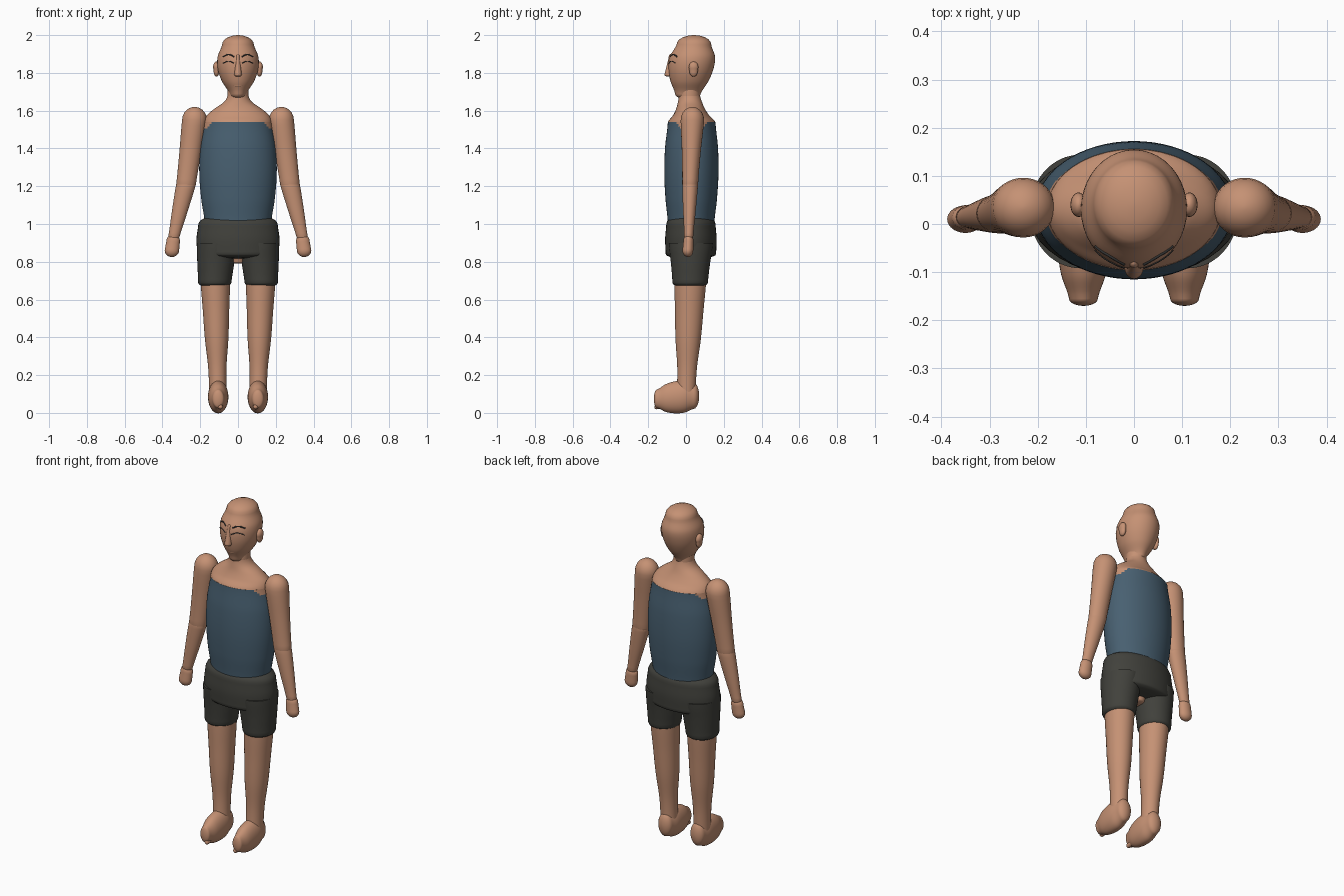
import bpy, bmesh, math
from mathutils import Vector
from mathutils.bvhtree import BVHTree

cube = bpy.data.objects.get("Cube")
if cube:
    bpy.data.objects.remove(cube, do_unlink=True)


def material(name, rgb):
    m = bpy.data.materials.new(name)
    m.use_nodes = True
    m.diffuse_color = (*rgb, 1)
    m.node_tree.nodes["Principled BSDF"].inputs["Base Color"].default_value = (*rgb, 1)
    return m


SKIN = material("skin", (.56, .285, .175))
SHIRT = material("blue_shirt", (.065, .117, .165))
SHORTS = material("charcoal_shorts", (.053, .053, .045))
BROW = material("dark_brow", (.035, .035, .035))


def smooth_values(values, steps):
    """Catmull-Rom interpolation through evenly spaced values."""
    out = []
    for i in range(len(values) - 1):
        a, b, c, d = (values[max(i - 1, 0)], values[i], values[i + 1],
                      values[min(i + 2, len(values) - 1)])
        for k in range(steps):
            t = k / steps
            out.append(b + (c - a) * t / 2 + (2 * a - 5 * b + 4 * c - d) * t ** 2 / 2
                       + (3 * b - a - 3 * c + d) * t ** 3 / 2)
    return out + [values[-1]]


def body_part(name, start, end, widths, depth=1, caps=(0, 0), mats=(SKIN,),
              side=1, axis="z", sides=40, steps=6, rule=None):
    """Elliptical sections, evenly spaced from start to end, with domed caps.

    Depth is a ratio to the width, or a list of its own."""
    start, end = Vector(start), Vector(end)
    depths = depth if isinstance(depth, list) else [w * depth for w in widths]
    across = smooth_values(widths, steps)
    deep = smooth_values(depths, steps)
    last = len(across) - 1
    along = Vector((0, 0, 1)) if axis == "z" else Vector((0, 1, 0))
    second = Vector((0, 1, 0)) if axis == "z" else Vector((0, 0, 1))

    rings = [(start.lerp(end, i / last), across[i], deep[i]) for i in range(last + 1)]
    dome = [math.radians(angle) for angle in range(17, 90, 17)]
    if caps[0]:
        foot = [(start - along * caps[0] * math.sin(t), across[0] * math.cos(t),
                 deep[0] * math.cos(t)) for t in reversed(dome)]
        rings = foot + rings
    if caps[1]:
        rings += [(end + along * caps[1] * math.sin(t), across[-1] * math.cos(t),
                   deep[-1] * math.cos(t)) for t in dome]

    bm = bmesh.new()
    loops = []
    for centre, a, b in rings:
        loop = []
        for k in range(sides):
            t = math.tau * k / sides
            p = centre + Vector((a * math.cos(t), 0, 0)) + second * b * math.sin(t)
            loop.append(bm.verts.new((p.x * side, p.y, p.z)))
        loops.append(loop)
    for low, high in zip(loops, loops[1:]):
        for k in range(sides):
            n = (k + 1) % sides
            bm.faces.new((low[k], low[n], high[n], high[k]))
    bm.faces.new(loops[0])
    bm.faces.new(loops[-1])
    bmesh.ops.recalc_face_normals(bm, faces=bm.faces)
    for f in bm.faces:
        f.smooth = True
        if rule:
            f.material_index = rule(f.calc_center_median())
    me = bpy.data.meshes.new(name)
    bm.to_mesh(me)
    bm.free()
    for m in mats:
        me.materials.append(m)
    me.set_sharp_from_angle(angle=math.radians(50))
    ob = bpy.data.objects.new(name, me)
    bpy.context.collection.objects.link(ob)
    return ob


def bare_corner(c):
    """The shirt's top edge slopes down towards the armpits."""
    return int(c.z > 1.54 - max(0, abs(c.x) - .13) * .8)


# Torso, neck and shorts
body_part("shirt", (0, .027, 1), (0, .03, 1.54), [.175, .195, .205, .2, .18],
          depth=.7, mats=(SHIRT, SKIN), sides=64, steps=12, rule=bare_corner)
body_part("upper_chest", (0, .03, 1.54), (0, .018, 1.68), [.18, .165, .125, .075, .055],
          depth=[.125, .096, .076, .064, .056])
body_part("neck", (0, .018, 1.67), (0, .018, 1.76), [.056, .054])
body_part("shorts_hips", (0, .026, .84), (0, .026, 1), [.215, .22, .21],
          depth=.62, caps=(.025, .06), mats=(SHORTS,))
body_part("crotch", (0, .026, .8), (0, .026, .83), [.04, .05], caps=(.01, 0))

# Head, nose and lips
head = body_part("head", (0, .01, 1.69), (0, .042, 1.95), [.046, .085, .107, .108, .084],
                 depth=[.068, .1, .119, .12, .092], caps=(.03, .05))
body_part("nose", (0, -.09, 1.79), (0, -.08, 1.88), [.02, .015, .01],
          depth=1.2, caps=(.01, .02), sides=20)
body_part("lips", (0, -.06, 1.735), (0, -.06, 1.745), [.03, .03],
          depth=.5, caps=(.01, .01), sides=20)

tree = BVHTree.FromPolygons([v.co for v in head.data.vertices],
                            [p.vertices for p in head.data.polygons])


def face_arc(name, z, side, thickness):
    """A thin arched stroke laid on the surface of the face."""
    cu = bpy.data.curves.new(name, "CURVE")
    cu.dimensions = "3D"
    cu.bevel_depth = thickness
    stroke = cu.splines.new("POLY")
    stroke.points.add(7)
    for i, point in enumerate(stroke.points):
        t = i / 7
        origin = Vector((side * (.02 + .06 * t), -1, z + .012 * math.sin(math.pi * t)))
        point.co = (*tree.ray_cast(origin, Vector((0, 1, 0)))[0], 1)
    cu.materials.append(BROW)
    bpy.context.collection.objects.link(bpy.data.objects.new(name, cu))


shoulder, elbow, wrist = (.23, .034, 1.55), (.275, .022, 1.21), (.34, .014, .93)

for label, s in (("left_", 1), ("right_", -1)):
    # Brow, closed eye and ear
    face_arc(label + "brow", 1.885, s, .0035)
    face_arc(label + "eyelid", 1.85, s, .0025)
    body_part(label + "ear", (.114, .04, 1.81), (.115, .04, 1.83), [.015, .017],
              depth=1.5, caps=(.03, .03), side=s, sides=24)

    # Arm and fist
    body_part(label + "upper_arm", elbow, shoulder, [.052, .058, .066],
              depth=[.042, .05, .062], caps=(.03, .07), side=s)
    body_part(label + "forearm", wrist, elbow, [.03, .042, .052],
              depth=.8, caps=(.01, .03), side=s)
    body_part(label + "hand", (.35, .01, .86), (.343, .013, .91), [.038, .036],
              depth=.75, caps=(.035, .035), side=s)

    # Shorts leg, bare leg, foot and big toe
    body_part(label + "shorts_leg", (.123, .022, .69), (.112, .026, .9),
              [.088, .098, .105], depth=[.094, .104, .118], caps=(.03, 0),
              mats=(SHORTS,), side=s)
    body_part(label + "leg", (.106, 0, .08), (.12, .023, .7),
              [.046, .048, .062, .07, .078], depth=1.08, side=s)
    body_part(label + "foot", (.105, -.155, .075), (.105, .04, .09),
              [.03, .046, .053, .053, .043], depth=1.6, caps=(.015, .03),
              side=s, axis="y")
    body_part(label + "big_toe", (.093, -.155, .032), (.095, -.11, .04), [.013, .016],
              caps=(.013, 0), side=s, axis="y", sides=20)
